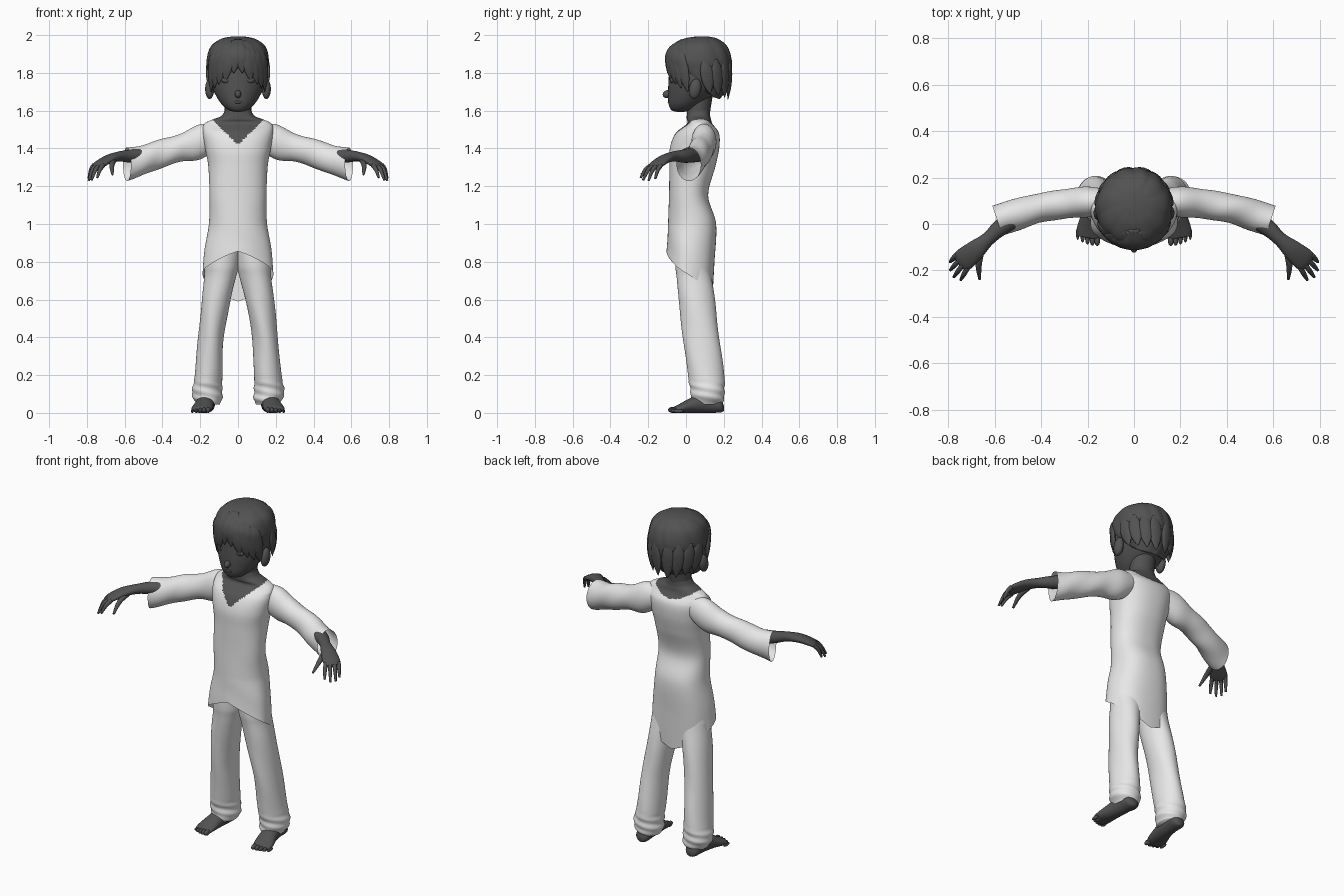
import bpy, bmesh, math
from mathutils import Vector, Matrix

cube = bpy.data.objects.get("Cube")
if cube:
    bpy.data.objects.remove(cube)


def material(name, v):
    m = bpy.data.materials.new(name)
    m.use_nodes = True
    col = (v, v, v, 1)
    m.diffuse_color = col
    m.node_tree.nodes["Principled BSDF"].inputs["Base Color"].default_value = col
    return m


DARK = material("dark_grey", 0.085)
CLOTH = material("off_white_cloth", 0.8)


def finish(name, bm, mats, rule=None):
    bmesh.ops.recalc_face_normals(bm, faces=bm.faces)
    for f in bm.faces:
        f.smooth = True
        if rule:
            f.material_index = rule(f.calc_center_median())
    me = bpy.data.meshes.new(name)
    bm.to_mesh(me)
    bm.free()
    for m in mats:
        me.materials.append(m)
    ob = bpy.data.objects.new(name, me)
    bpy.context.collection.objects.link(ob)
    return ob


def spline(rows, k):
    """Smooth in-between rows through the given ones."""
    rows = [Vector(r) for r in rows]
    ext = [rows[0]] + rows + [rows[-1]]
    out = []
    for i in range(len(rows) - 1):
        a, b, c, d = ext[i:i + 4]
        for j in range(k):
            t = j / k
            out.append(0.5 * (2 * b + (c - a) * t + (2 * a - 5 * b + 4 * c - d) * t * t
                              + (3 * b - a - 3 * c + d) * t ** 3))
    return out + [rows[-1]]


def loft(name, rows, mats, n=24, k=5, mode="path", ref=(0, 0, 1), power=2.0,
         ripple=None, warp=None, caps=(True, True), rule=None):
    """Rows are x, y, z, half width, half depth; angle 0 faces the front."""
    rows = spline(rows, k)
    ref = Vector(ref)
    bm = bmesh.new()
    rings = []
    for i, r in enumerate(rows):
        c = Vector(r[:3])
        if mode == "flat":
            u, v = Vector((1, 0, 0)), Vector((0, 1, 0))
        else:
            t = Vector(rows[min(i + 1, len(rows) - 1)][:3]) - Vector(rows[max(i - 1, 0)][:3])
            if mode == "upright":
                t.z = 0
            t.normalize()
            u = ref.cross(t).normalized()
            v = t.cross(u)
        ring = []
        for j in range(n):
            ph = 2 * math.pi * j / n
            s, q = math.sin(ph), math.cos(ph)
            s = math.copysign(abs(s) ** (2 / power), s)
            q = math.copysign(abs(q) ** (2 / power), q)
            g = ripple(ph, c) if ripple else 1
            p = c + u * (s * max(r[3], 0.001) * g) - v * (q * max(r[4], 0.001) * g)
            if warp:
                p.z = warp(ph, p.z)
            ring.append(bm.verts.new(p))
        rings.append(ring)
    for A, B in zip(rings, rings[1:]):
        for j in range(n):
            bm.faces.new((A[j - 1], A[j], B[j], B[j - 1]))
    if caps[0]:
        bm.faces.new(rings[0])
    if caps[1]:
        bm.faces.new(rings[-1])
    return finish(name, bm, mats, rule)


def ball(name, loc, size, mat, tilt=0):
    bm = bmesh.new()
    mx = Matrix.Translation(loc) @ Matrix.Rotation(tilt, 4, "X") @ Matrix.Diagonal((*size, 1))
    bmesh.ops.create_uvsphere(bm, u_segments=20, v_segments=12, radius=1, matrix=mx)
    return finish(name, bm, [mat])


def hem(points, top, low):
    """Stretch everything under `top` so the edge at `low` follows the points."""
    def warp(ph, z):
        if z >= top:
            return z
        a = min(ph, 2 * math.pi - ph)
        for (a0, z0), (a1, z1) in zip(points, points[1:]):
            if a <= a1 + 1e-6:
                edge = z0 + (z1 - z0) * (a - a0) / (a1 - a0)
                break
        return top - (top - z) / (top - low) * (top - edge)
    return warp


# Tunic: open neck, V in front, scoop behind, pointed hem
def neckline(p):
    x = abs(p.x)
    if p.z > 1.565:
        return 1
    if p.y < 0.07:
        return int(x < 0.14 * (p.z - 1.42) / 0.135)
    return int(p.z > 1.505 + 0.055 * (x / 0.14) ** 2)


def tunic_folds(ph, c):
    low = max(0, 1.2 - c.z)
    return 1 + 0.03 * low * math.sin(5 * ph + 1.57) + 0.008 * math.sin(2 * ph + 14 * c.z) * (c.z < 1.5)


loft("tunic", [(0, .02, .6, .188, .12), (0, .028, .8, .175, .125), (0, .033, 1, .155, .126),
               (0, .014, 1.15, .15, .104), (0, .033, 1.3, .156, .122), (0, .045, 1.4, .175, .13),
               (0, .06, 1.48, .188, .114), (0, .072, 1.53, .178, .068), (0, .068, 1.555, .13, .064),
               (0, .066, 1.572, .088, .062), (0, .066, 1.6, .07, .06)],
     [CLOTH, DARK], n=120, k=10, mode="flat", power=2.25, ripple=tunic_folds,
     warp=hem([(0, .855), (.95, .78), (1.5, .735), (2.2, .665), (math.pi, .59)], 1.0, .6),
     caps=(False, False), rule=neckline)

# Neck and head
loft("neck", [(0, .07, 1.5, .075, .055), (0, .066, 1.58, .07, .06), (0, .075, 1.7, .075, .07)],
     [DARK], mode="flat")
loft("head", [(0, -.03, 1.594, .015, .02), (0, -.022, 1.603, .05, .055), (0, 0, 1.635, .088, .092),
              (0, .03, 1.69, .122, .125), (0, .055, 1.75, .144, .148), (0, .065, 1.82, .148, .153),
              (0, .065, 1.9, .135, .145), (0, .065, 1.97, .05, .06)], [DARK], n=40, mode="flat")
ball("nose", (0, -.1, 1.688), (.017, .024, .02), DARK, .4)
ball("lips", (0, -.083, 1.645), (.028, .014, .009), DARK)

# Hair: clumped cap, fringe and nape locks
def strands(ph, c):
    return 0.985 + 0.035 * abs(math.sin(5.5 * ph + 9 * c.z + 0.8 * math.sin(2 * ph)))


loft("hair_cap", [(0, .085, 1.66, .118, .092), (0, .078, 1.72, .145, .14), (0, .07, 1.8, .158, .165),
                  (0, .068, 1.87, .163, .172), (0, .07, 1.94, .143, .148), (0, .078, 1.98, .09, .09),
                  (0, .085, 1.993, .03, .03)], [DARK], n=88, k=6, mode="flat", ripple=strands,
     warp=hem([(0, 1.81), (.9, 1.78), (1.35, 1.73), (1.8, 1.71), (2.3, 1.67), (math.pi, 1.66)], 1.87, 1.66))


def lock(name, a0, a1, z0, z1, w):
    """Tapering lock lying over the cap, swept from angle a0 to a1."""
    rows = []
    for i, width in enumerate((.35, .9, 1, .75, .08)):
        f = i / 4
        a, z = a0 + (a1 - a0) * f, z0 + (z1 - z0) * f
        h = max(0, z - 1.87) / 0.125
        r = math.sqrt(max(0.04, 1 - h * h)) - 0.45 * max(0, 1.8 - z)
        rows.append((.160 * r * math.sin(a), .068 - .168 * r * math.cos(a), z, w * width, .013 * width))
    m = (a0 + a1) / 2
    loft(name, rows, [DARK], n=12, k=4, ref=(math.sin(m), -math.cos(m), 0))


for s, side in ((1, "left"), (-1, "right")):
    fringe = ((.1, .14, 1.80), (.25, .45, 1.755), (.4, .72, 1.74), (.6, .95, 1.72), (.85, 1.2, 1.70))
    for i, (a0, a1, z1) in enumerate(fringe):
        lock(f"{side}_fringe_{i}", s * a0, s * a1, 1.975 - .006 * i, z1, .036)
    for i in range(4):
        lock(f"{side}_back_lock_{i}", s * (1.75 + .37 * i), s * (1.95 + .33 * i), 1.87, 1.69 - .01 * i, .036)
    ball(f"{side}_ear", (s * .15, .048, 1.715), (.024, .032, .054), DARK, -.2)
    ball(f"{side}_eye", (s * .062, -.073, 1.762), (.026, .012, .017), DARK)

    # Sleeve with loose folds and an open end
    def folds(ph, c):
        return 1 + .035 * math.sin(2 * ph + abs(c.x) * 34) * min(1, max(0, abs(c.x) - .22) * 6)

    loft(f"{side}_sleeve", [(s * .1, .095, 1.465, .05, .06), (s * .2, .095, 1.435, .066, .093),
                            (s * .3, .086, 1.405, .062, .075), (s * .42, .066, 1.368, .064, .076),
                            (s * .52, .036, 1.333, .066, .082), (s * .588, .014, 1.316, .07, .086)],
         [CLOTH], n=40, k=8, mode="upright", ripple=folds, caps=(True, False))

    # Forearm, palm and fingers
    loft(f"{side}_forearm_and_palm", [(s * .44, .06, 1.37, .042, .042), (s * .56, -.005, 1.36, .038, .036),
                                      (s * .625, -.062, 1.358, .03, .027), (s * .68, -.11, 1.345, .042, .023),
                                      (s * .73, -.152, 1.318, .049, .018), (s * .75, -.168, 1.303, .04, .011)],
         [DARK])
    tips = ((.745, -.24, 1.245), (.775, -.227, 1.232), (.79, -.198, 1.23), (.791, -.163, 1.24))
    for i, (x, y, z) in enumerate(tips):
        d = (i - 1.5) * .024
        bx, by = .738 + .68 * d, -.158 + .73 * d
        loft(f"{side}_finger_{i}", [(s * bx, by, 1.312, .012, .012),
                                    (s * (bx * .45 + x * .55), by * .45 + y * .55, 1.287, .011, .011),
                                    (s * x, y, z, .006, .006)], [DARK], n=10, k=4)
    loft(f"{side}_thumb", [(s * .655, -.11, 1.34, .014, .014), (s * .668, -.175, 1.312, .014, .013),
                           (s * .664, -.237, 1.262, .006, .006)], [DARK], n=10, k=4)

    # Trouser leg gathered at the ankle
    def creases(ph, c):
        return 1 + .03 * math.sin(ph * 2 + c.z * 130) * (c.z < .17) + .018 * math.sin(3 * ph + c.z * 18)

    loft(f"{side}_trouser_leg", [(s * .156, .115, .045, .06, .075), (s * .16, .115, .075, .077, .088),
                                 (s * .164, .115, .12, .08, .09), (s * .157, .106, .2, .073, .096),
                                 (s * .143, .08, .4, .068, .096), (s * .115, .056, .6, .076, .096),
                                 (s * .093, .043, .72, .084, .092), (s * .085, .035, .78, .09, .09),
                                 (s * .078, .03, .87, .085, .085), (s * .07, .03, .96, .07, .07)],
         [CLOTH], n=40, k=8, mode="flat", ripple=creases)

    # Bare foot and toes
    loft(f"{side}_foot", [(s * .165, .2, .025, .015, .015), (s * .165, .18, .037, .04, .035),
                          (s * .168, .11, .052, .045, .052), (s * .178, .035, .042, .05, .042),
                          (s * .19, -.025, .026, .056, .026), (s * .196, -.06, .017, .05, .017)],
         [DARK], mode="upright")
    for i in range(5):
        r = .016 - .0016 * i
        ball(f"{side}_toe_{i}", (s * (.158 + .021 * i), -.068 + .0017 * i * i, r), (r * .8, .027, r), DARK)
